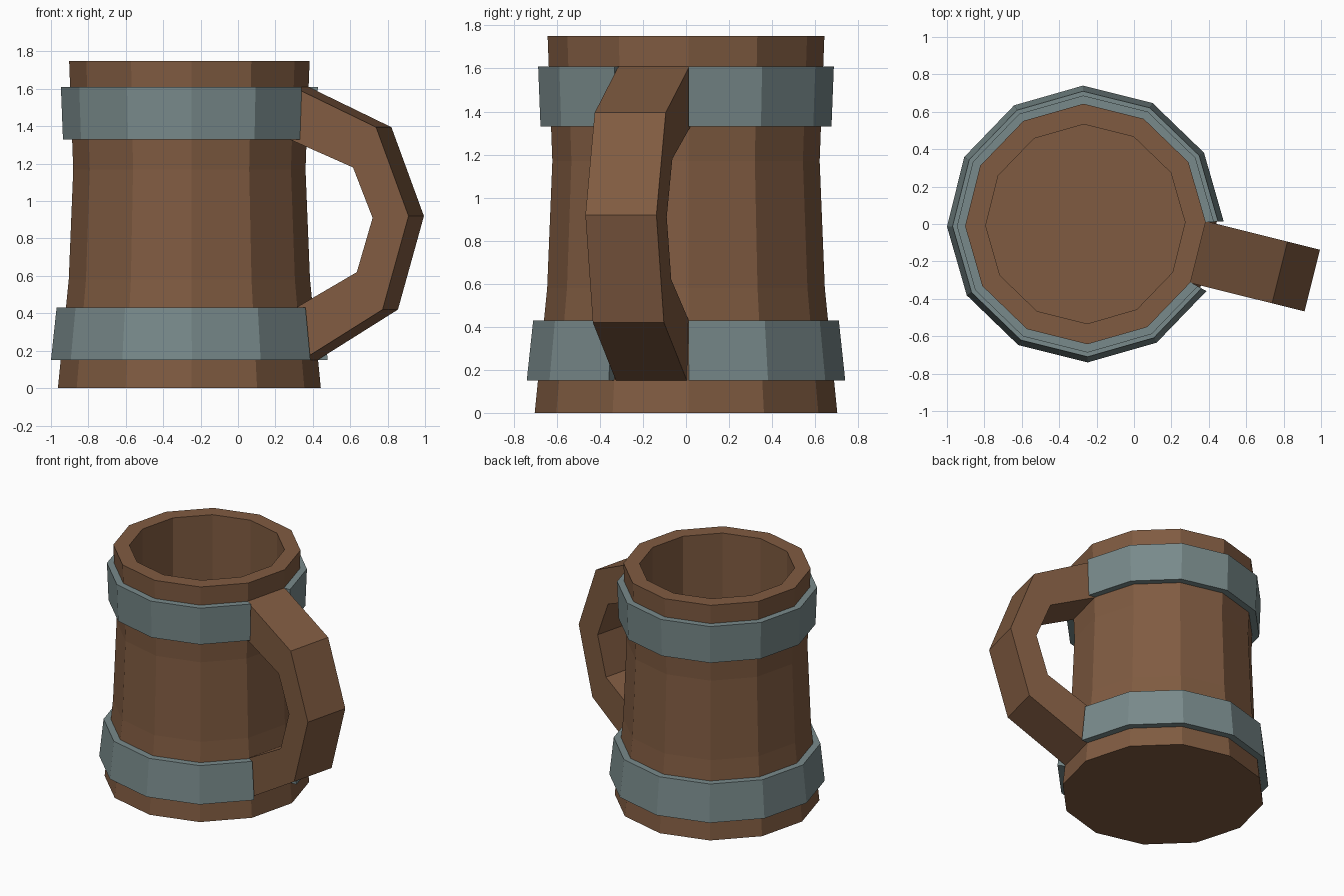
import bpy, bmesh, math
from mathutils import Vector

if "Cube" in bpy.data.objects:
    bpy.data.objects.remove(bpy.data.objects["Cube"])

SIDES = 12
CX = -0.26                      # mug axis
ROT = math.radians(1)           # slight turn of the facets


def material(name, rgb):
    m = bpy.data.materials.new(name)
    m.diffuse_color = (*rgb, 1)
    m.use_nodes = True
    m.node_tree.nodes["Principled BSDF"].inputs["Base Color"].default_value = m.diffuse_color
    return m


wood = material("brown wood", (0.216, 0.105, 0.053))
steel = material("grey steel", (0.190, 0.255, 0.258))


def finish(bm, name, mat):
    bmesh.ops.recalc_face_normals(bm, faces=bm.faces)
    me = bpy.data.meshes.new(name)
    bm.to_mesh(me)
    bm.free()
    me.materials.append(mat)
    ob = bpy.data.objects.new(name, me)
    bpy.context.collection.objects.link(ob)
    return ob


def bridge(bm, a, b, closed):
    n = len(a)
    for i in range(n if closed else n - 1):
        j = (i + 1) % n
        bm.faces.new((a[i], a[j], b[j], b[i]))


def ring_point(r, z, i):
    a = ROT + i * 2 * math.pi / SIDES
    return (CX + r * math.cos(a), r * math.sin(a), z)


# Hollow mug body: outer wall, rim, inner wall, floor
bm = bmesh.new()
profile = [(0.703, 0), (0.645, 0.58), (0.621, 1.17), (0.643, 1.75),
           (0.533, 1.75), (0.533, 0.15)]
rings = [[bm.verts.new(ring_point(r, z, i)) for i in range(SIDES)] for r, z in profile]
for a, b in zip(rings, rings[1:]):
    bridge(bm, a, b, True)
bm.faces.new(rings[0])
bm.faces.new(rings[-1])
finish(bm, "mug_body", wood)


# Metal bands: wrap eleven facets, open where the handle joins
def band(name, section):
    bm = bmesh.new()
    cols = [[bm.verts.new(ring_point(r, z, i)) for r, z in section] for i in range(SIDES)]
    for a, b in zip(cols, cols[1:]):
        bridge(bm, a, b, True)
    bm.faces.new(cols[0])
    bm.faces.new(cols[-1])
    finish(bm, name, steel)


band("lower_band", [(0.67, 0.15), (0.74, 0.15), (0.71, 0.43), (0.645, 0.43)])
band("upper_band", [(0.615, 1.33), (0.676, 1.33), (0.687, 1.61), (0.625, 1.61)])

# Handle: angular loop swept between outer and inner paths (distance from axis, z)
outer = [(0.615, 1.61), (1.071, 1.395), (1.25, 0.92), (1.107, 0.42), (0.664, 0.15)]
inner = [(0.595, 1.33), (0.944, 1.18), (1.052, 0.91), (0.965, 0.62), (0.63, 0.43)]
ang = ROT - math.pi / SIDES     # middle of the open facet
out = Vector((math.cos(ang), math.sin(ang), 0))
side = Vector((-math.sin(ang), math.cos(ang), 0))
up = Vector((0, 0, 1))
bm = bmesh.new()
sections = []
for o, i in zip(outer, inner):
    corners = [(o, 0.17), (o, -0.17), (i, -0.17), (i, 0.17)]
    sections.append([bm.verts.new(Vector((CX, 0, 0)) + out * p[0] + up * p[1] + side * w)
                     for p, w in corners])
for a, b in zip(sections, sections[1:]):
    bridge(bm, a, b, True)
bm.faces.new(sections[0])
bm.faces.new(sections[-1])
finish(bm, "handle", wood)
